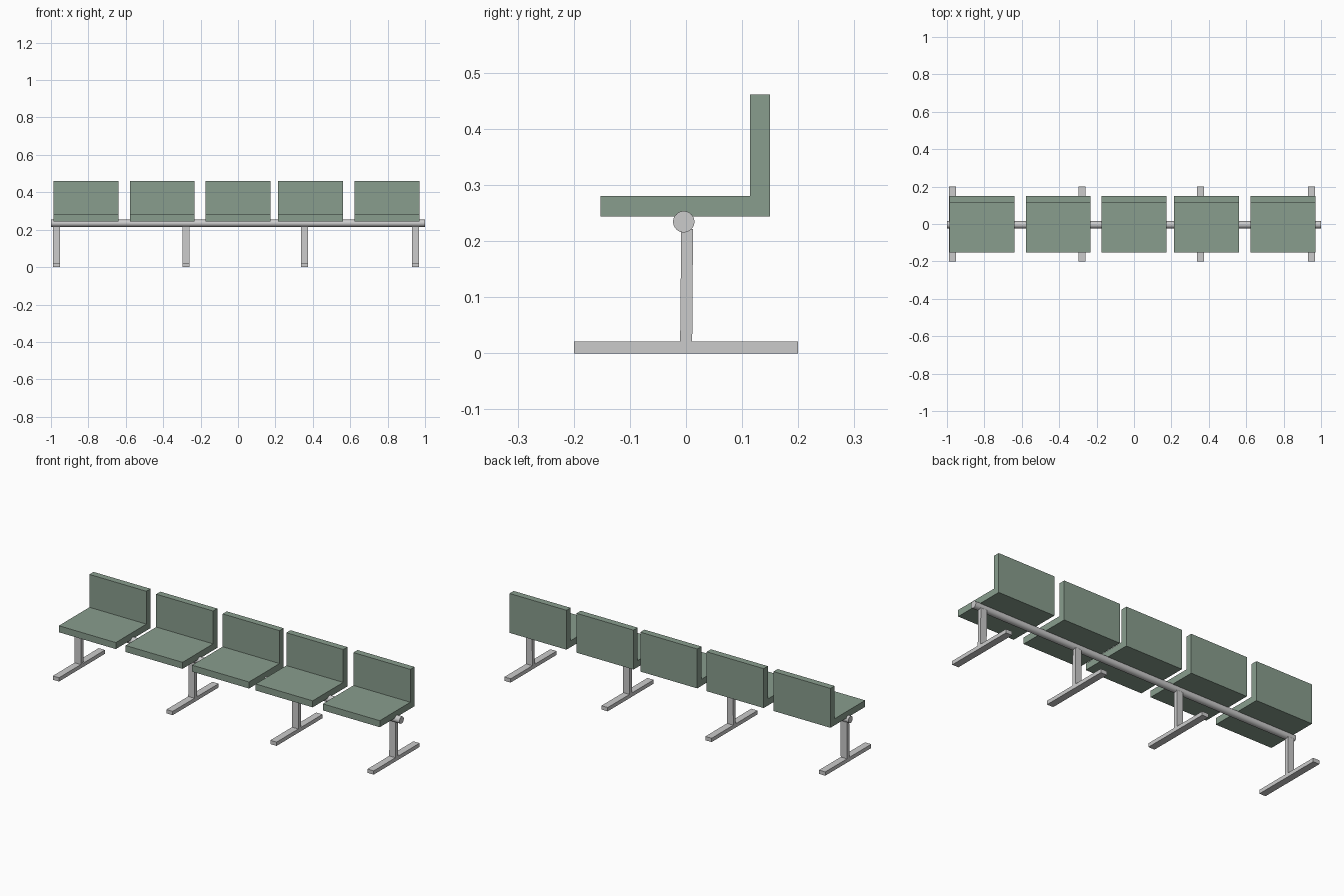
import bpy, math

if "Cube" in bpy.data.objects:
    bpy.data.objects.remove(bpy.data.objects["Cube"])

GREEN = bpy.data.materials.new("seat_green")
GREEN.diffuse_color = (0.25, 0.34, 0.27, 1)
GREEN.use_nodes = True
GREEN.node_tree.nodes["Principled BSDF"].inputs["Base Color"].default_value = GREEN.diffuse_color


def extrude_x(name, profile, x, width, mat=None):
    """Solid made by sweeping a (y, z) profile along x, centred at x."""
    n = len(profile)
    verts = [(x + s * width / 2, y, z) for s in (-1, 1) for y, z in profile]
    faces = [tuple(reversed(range(n))), tuple(range(n, 2 * n))]
    faces += [(i, (i + 1) % n, n + (i + 1) % n, n + i) for i in range(n)]
    mesh = bpy.data.meshes.new(name)
    mesh.from_pydata(verts, [], faces)
    obj = bpy.data.objects.new(name, mesh)
    bpy.context.collection.objects.link(obj)
    if mat:
        mesh.materials.append(mat)
    return obj


# Seats: L-shaped pan and backrest in one piece
seat_profile = [(-0.152, 0.244), (0.15, 0.244), (0.15, 0.461),
                (0.114, 0.461), (0.114, 0.28), (-0.152, 0.28)]
for i, x in enumerate((-0.812, -0.405, 0.0, 0.388, 0.797)):
    extrude_x(f"seat_{i + 1}", seat_profile, x, 0.347, GREEN)

# Legs: slightly leaning post on a flat floor bar
foot_profile = [(-0.2, 0), (0.2, 0), (0.2, 0.021), (-0.2, 0.021)]
post_profile = [(-0.0105, 0.015), (0.011, 0.015), (0.0125, 0.222), (-0.0085, 0.222)]
for i, x in enumerate((-0.97, -0.277, 0.356, 0.948)):
    extrude_x(f"foot_bar_{i + 1}", foot_profile, x, 0.038)
    extrude_x(f"leg_post_{i + 1}", post_profile, x, 0.038)

# Round beam carrying the seats
bpy.ops.mesh.primitive_cylinder_add(vertices=32, radius=0.019, depth=2,
                                    location=(0, -0.004, 0.2345),
                                    rotation=(0, math.pi / 2, 0))
beam = bpy.context.object
beam.name = "support_beam"
bpy.ops.object.shade_smooth_by_angle(angle=math.radians(30))
